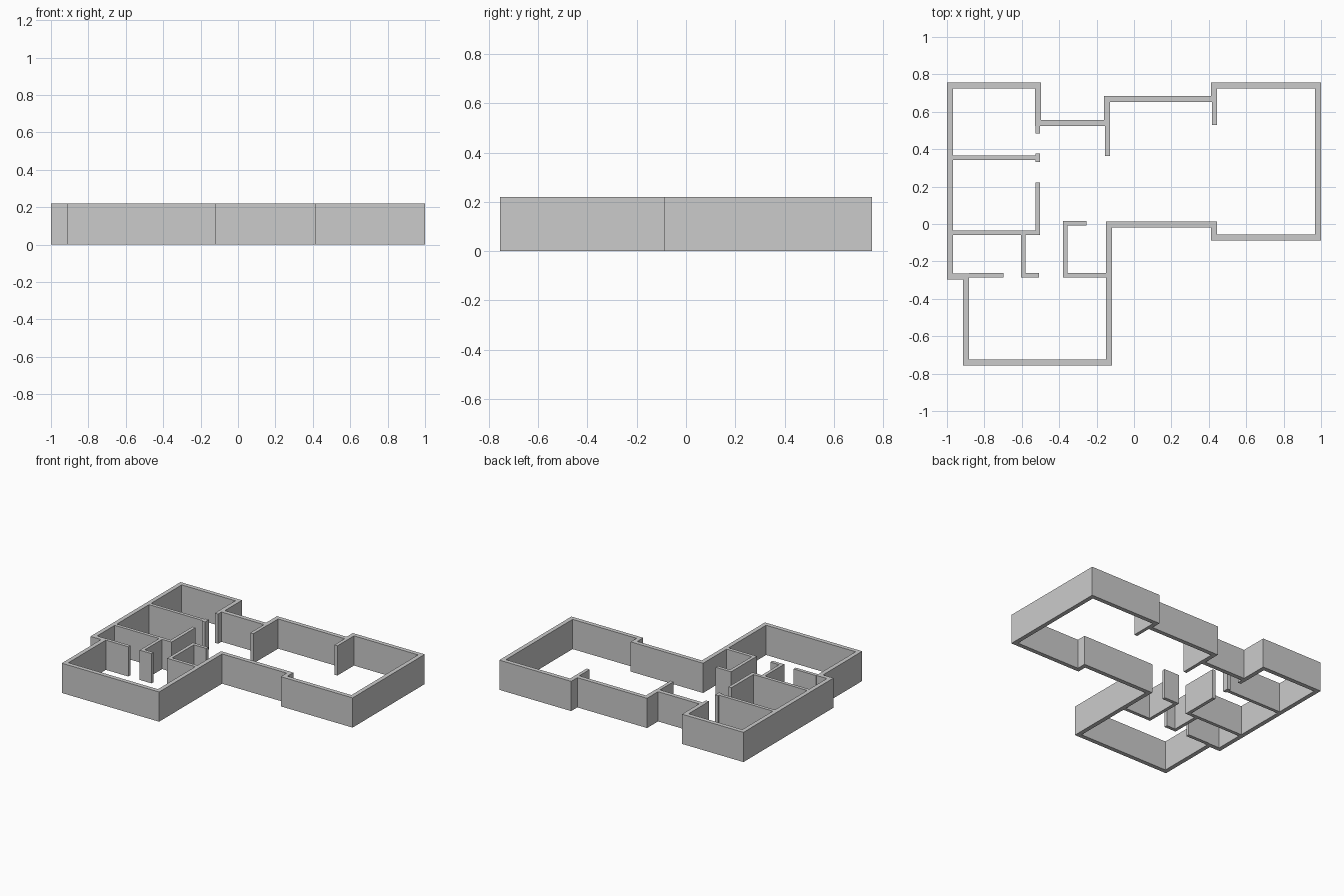
import bpy
from mathutils import Vector

if "Cube" in bpy.data.objects:
    bpy.data.objects.remove(bpy.data.objects["Cube"])

HEIGHT = 0.22
THICK = 0.032   # outer wall
THIN = 0.025    # partition wall


def offset_path(path, dist, closed):
    """Shift a polyline to its left by dist with mitred corners."""
    pts = [Vector(p) for p in path]
    n = len(pts)
    out = []
    for i, p in enumerate(pts):
        dirs = []
        if closed or i > 0:
            dirs.append((p - pts[i - 1]).normalized())
        if closed or i < n - 1:
            dirs.append((pts[(i + 1) % n] - p).normalized())
        normals = [Vector((-d.y, d.x)) for d in dirs]
        m = sum(normals, Vector((0, 0))).normalized()
        out.append(p + m * dist / m.dot(normals[0]))
    return out


def wall(name, path, left, right=0.0, closed=False):
    """Extrude a wall along a path between two offsets from it."""
    a = offset_path(path, left, closed)
    b = offset_path(path, right, closed)
    n = len(path)
    verts = []
    for p, q in zip(a, b):
        verts += [(p.x, p.y, 0), (q.x, q.y, 0), (q.x, q.y, HEIGHT), (p.x, p.y, HEIGHT)]
    faces = []
    for i in range(n if closed else n - 1):
        s, e = 4 * i, 4 * ((i + 1) % n)
        for k in range(4):
            j = (k + 1) % 4
            faces.append((s + k, s + j, e + j, e + k))
    if not closed:
        e = 4 * (n - 1)
        faces += [(3, 2, 1, 0), (e, e + 1, e + 2, e + 3)]
    mesh = bpy.data.meshes.new(name)
    mesh.from_pydata(verts, [], faces)
    mesh.update()
    obj = bpy.data.objects.new(name, mesh)
    bpy.context.collection.objects.link(obj)
    return obj


# Outer shell, counter-clockwise along its outside face
outline = [
    (-1, 0.756), (-1, -0.297), (-0.914, -0.297), (-0.914, -0.756),
    (-0.117, -0.756), (-0.117, -0.019), (0.412, -0.019), (0.412, -0.088),
    (1, -0.088), (1, 0.756), (0.411, 0.756), (0.411, 0.684),
    (-0.16, 0.684), (-0.16, 0.556), (-0.497, 0.556), (-0.497, 0.756),
]
wall("outer_wall", outline, THICK, closed=True)

# Partitions, given by their centre lines
partitions = {
    "bedroom_nib": [(-0.515, 0.524), (-0.515, 0.485)],
    "hall_nib": [(-0.142, 0.652), (-0.142, 0.364)],
    "lounge_nib": [(0.430, 0.724), (0.430, 0.530)],
    "bedroom_divider": [(-0.968, 0.354), (-0.527, 0.354)],
    "door_post": [(-0.515, 0.377), (-0.515, 0.332)],
    "middle_room_wall": [(-0.515, 0.222), (-0.515, -0.047), (-0.968, -0.047)],
    "bath_wall": [(-0.592, -0.059), (-0.592, -0.274), (-0.508, -0.274)],
    "bath_front_wall": [(-0.882, -0.274), (-0.698, -0.274)],
    "closet_wall": [(-0.255, 0.004), (-0.368, 0.004), (-0.368, -0.274), (-0.149, -0.274)],
}
for name, path in partitions.items():
    wall(name, path, THIN / 2, -THIN / 2)

# Make every wall's faces point outwards
import bmesh
for obj in bpy.context.collection.objects:
    bm = bmesh.new()
    bm.from_mesh(obj.data)
    bmesh.ops.recalc_face_normals(bm, faces=bm.faces)
    bm.to_mesh(obj.data)
    bm.free()
